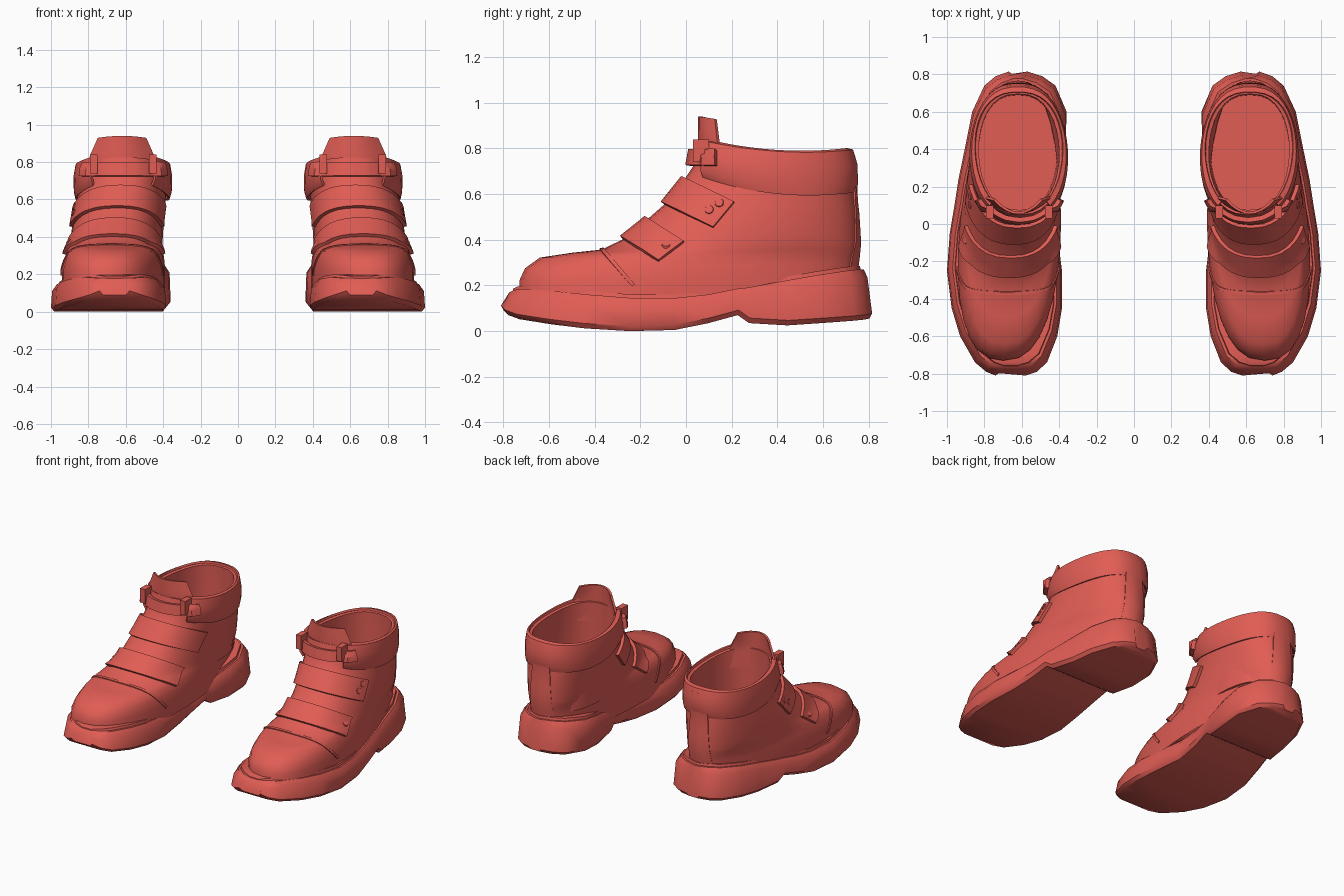
import bpy, bmesh
from math import cos, sin, pi
from mathutils import Vector
from mathutils.bvhtree import BVHTree

if "Cube" in bpy.data.objects:
    bpy.data.objects.remove(bpy.data.objects["Cube"])

red = bpy.data.materials.new("red_leather")
red.use_nodes = True
COLOUR = (0.75, 0.11, 0.09, 1)
red.diffuse_color = COLOUR
red.node_tree.nodes["Principled BSDF"].inputs["Base Color"].default_value = COLOUR


def finish(name, bm, thickness=0, angle=0.6):
    """Turn a bmesh into a shaded object, mirrored to make the pair."""
    bmesh.ops.recalc_face_normals(bm, faces=bm.faces)
    mesh = bpy.data.meshes.new(name)
    bm.to_mesh(mesh)
    bm.free()
    mesh.materials.append(red)
    ob = bpy.data.objects.new(name, mesh)
    bpy.context.collection.objects.link(ob)
    bpy.ops.object.select_all(action='DESELECT')
    ob.select_set(True)
    bpy.context.view_layer.objects.active = ob
    if thickness:
        solid = ob.modifiers.new("Thickness", 'SOLIDIFY')
        solid.thickness = thickness
        solid.offset = 0
        bpy.ops.object.modifier_apply(modifier=solid.name)
    bpy.ops.object.shade_smooth_by_angle(angle=angle)
    ob.modifiers.new("Pair", 'MIRROR').use_mirror_merge = False


def loft(rows, closed=True, cap_start=False, cap_end=False):
    """Skin a list of equally long point rows."""
    bm = bmesh.new()
    grid = [[bm.verts.new(p) for p in row] for row in rows]
    count = len(grid[0])
    for a, b in zip(grid, grid[1:]):
        for i in range(count if closed else count - 1):
            j = (i + 1) % count
            bm.faces.new((a[i], a[j], b[j], b[i]))
    if cap_start:
        bm.faces.new(grid[0])
    if cap_end:
        bm.faces.new(grid[-1])
    return bm


def ring(yf, zf, yb, zb, cf, hf, sag=0, hb=0.235, start=0.0, end=2 * pi, n=32):
    """Foot-shaped loop from a front point to a back point; angle 0 is the front."""
    points = []
    full = end - start > 6.28
    for i in range(n):
        a = start + (end - start) * i / (n if full else n - 1)
        t = (1 - cos(a)) / 2
        side = abs(sin(a)) ** 0.8 * (1 if sin(a) > 0 else -1)
        points.append((cf + (0.62 - cf) * t + (hf + (hb - hf) * t) * side,
                       yf + (yb - yf) * t, zf + (zb - zf) * t - sag * sin(a) ** 2))
    return points


# Sole: cross-sections along the foot (y, inner x, outer x, bottom z, top z)
stations = [
    (-.81, .58, .74, .09, .17), (-.79, .52, .79, .07, .18), (-.74, .465, .85, .052, .185),
    (-.6, .41, .93, .03, .175), (-.45, .385, .975, .012, .16),
    (-.25, .385, 1.0, 0, .145), (-.05, .41, .985, .005, .145),
    (.1, .41, .96, .035, .16), (.23, .4, .94, .07, .185),
    (.28, .39, .93, .035, .19), (.45, .365, .895, .025, .22),
    (.6, .36, .865, .035, .245), (.74, .42, .80, .045, .265),
    (.79, .49, .74, .05, .27), (.815, .57, .67, .055, .27)]
rows, welt = [], []
for y, xi, xo, zb, zt in stations:
    half = [(.018, zb, .985), (0, zb + .022, 1), (.006, zt - .035, .975), (.03, zt, .955)]
    rows.append([(xi + e, y * k, z) for e, z, k in half]
                + [(xo - e, y * k, z) for e, z, k in reversed(half)])
    welt.append([(xi + .035, y * .945, zt - .03), (xo - .035, y * .945, zt - .03),
                 (xo - .045, y * .935, zt + .015), (xi + .045, y * .935, zt + .015)])
finish("sole", loft(rows, True, True, True), angle=0.75)

# Welt: thin raised strip between sole and upper
finish("welt", loft(welt, True, True, True))

# Upper: outer skin, rim, inner lining and footbed in one loft
outer = [
    (-.73, .1, .74, .15, .7, .305), (-.73, .22, .745, .25, .7, .305),
    (-.705, .275, .75, .295, .695, .29), (-.64, .322, .755, .33, .69, .272),
    (-.5, .343, .76, .36, .685, .262), (-.37, .357, .76, .39, .68, .257),
    (-.28, .4, .757, .43, .67, .255), (-.18, .48, .755, .48, .66, .247),
    (-.1, .55, .75, .54, .645, .243), (-.01, .66, .742, .6, .625, .24, .02),
    (.03, .72, .735, .66, .615, .24, .03), (.05, .825, .715, .785, .61, .235, .025)]
lining = [(.075, .82, .695, .782, .61, .215, .025), (.07, .6, .7, .55, .62, .22),
          (.07, .3, .69, .3, .62, .205)]
rows = [ring(*r) for r in outer]
rows += [ring(*r, hb=.215) for r in lining]
upper = loft(rows, cap_end=True)

# Collar: padded band, open at the front
bands = [(.015, .7, .735, .61, .615, .245, .05), (.0, .73, .748, .645, .612, .265, .045),
         (.02, .79, .745, .73, .612, .268, .035), (.04, .837, .728, .79, .61, .25, .03),
         (.065, .84, .705, .795, .61, .222, .03)]
collar = loft([ring(*b, hb=.245, start=.6, end=2 * pi - .6) for b in bands], False)

# Surface used to lay straps and trim onto the boot
verts, polys = [], []
for bm in (upper, collar):
    base = len(verts)
    bm.verts.index_update()
    verts += [v.co.copy() for v in bm.verts]
    polys += [[base + v.index for v in f.verts] for f in bm.faces]
surface = BVHTree.FromPolygons(verts, polys)
finish("upper", upper, angle=0.9)
finish("collar", collar, 0.014, 0.9)


def lay(origin, direction, push):
    """Point on the boot surface met when coming in from outside."""
    hit = surface.ray_cast(origin + direction, -direction)[0]
    return hit + direction * push


def strap(name, end, up, across, half, push, thickness, cx):
    """Band over the instep, ending low on both sides."""
    up = Vector((0, *up)).normalized()
    across = Vector((0, *across)).normalized()
    rows = []
    for k in range(5):
        origin = Vector((cx, *end)) + across * half * (k / 2 - 1)
        rows.append([lay(origin, Vector((cos(pi * i / 24), 0, 0)) + up * sin(pi * i / 24), push)
                     for i in range(25)])
    finish(name, loft(rows, False), thickness)


strap("toe_seam", (-.23, .2), (-.14, .16), (.75, .65), .008, .002, .01, .67)
strap("lower_strap", (-.065, .35), (-.175, .11), (.8, .6), .07, .01, .022, .65)
strap("middle_strap", (.165, .51), (-.23, .11), (.64, .77), .072, .01, .022, .63)
strap("ankle_strap", (.13, .76), (-1, 0), (0, 1), .035, .022, .026, .61)

# Square loops holding the ankle strap
for name, x in (("inner_strap_loop", .455), ("outer_strap_loop", .77)):
    bm = bmesh.new()
    bmesh.ops.create_cube(bm, size=1)
    for v in bm.verts:
        v.co = Vector((x + v.co.x * .04, .065 + v.co.y * .07, .79 + v.co.z * .1))
    finish(name, bm)

# Heel strip running up the back
rows = []
for k in range(9):
    z = .26 + .063 * k
    width = .09 - .004 * k
    rows.append([lay(Vector((.62 + width * u / 3, .5, z)), Vector((0, 1, 0)), .002)
                 for u in range(-3, 4)])
finish("heel_strip", loft(rows, False), .01)

# Tongue: curved flap standing above the collar
rows = []
for k in range(9):
    t = k / 8
    width = .175 - .05 * max(0, t - .55) / .45
    rows.append([(.62 + width * u / 4, .06 + (.1 - .03 * t) * (u / 4) ** 2,
                  .68 + .26 * t - .012 * t * (u / 4) ** 2) for u in range(-4, 5)])
finish("tongue", loft(rows, False), .014)

# Round fasteners on the outer strap ends
for i, (y, z) in enumerate([(-.085, .365), (.105, .525), (.15, .555)]):
    hit, normal, _, _ = surface.ray_cast(Vector((2, y, z)), Vector((-1, 0, 0)))
    bm = bmesh.new()
    turn = normal.to_track_quat('Z', 'Y').to_matrix().to_4x4()
    turn.translation = hit + normal * .02
    bmesh.ops.create_cone(bm, cap_ends=True, segments=14, radius1=.022, radius2=.018,
                          depth=.01, matrix=turn)
    finish("fastener_%d" % (i + 1), bm)
